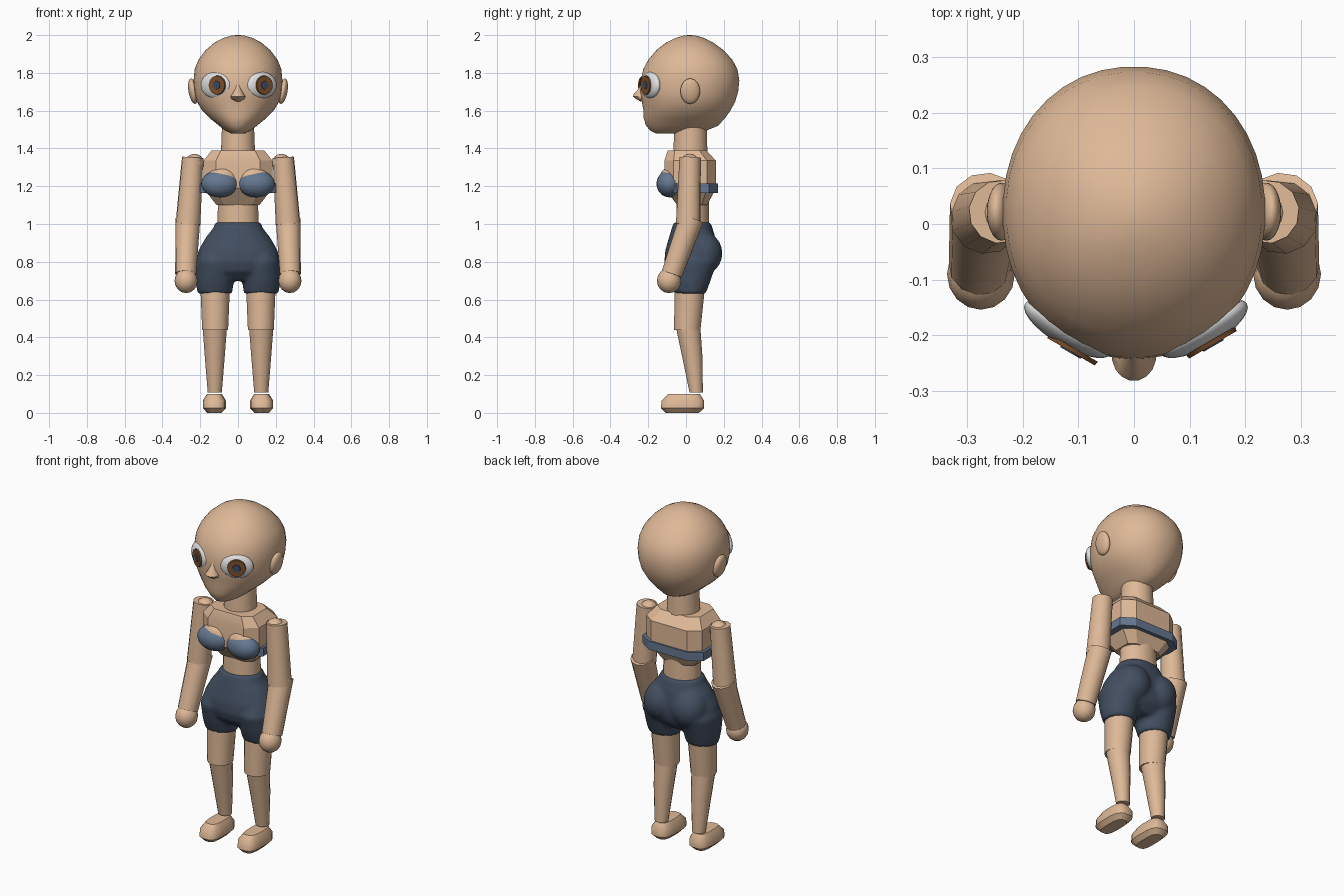
import bpy, bmesh, math
from mathutils import Vector, Matrix

cube = bpy.data.objects.get("Cube")
if cube:
    bpy.data.objects.remove(cube, do_unlink=True)


def material(name, rgb):
    m = bpy.data.materials.new(name)
    m.use_nodes = True
    m.diffuse_color = (*rgb, 1)
    bsdf = next(n for n in m.node_tree.nodes if n.type == "BSDF_PRINCIPLED")
    bsdf.inputs["Base Color"].default_value = (*rgb, 1)
    return m


SKIN = material("skin", (0.73, 0.48, 0.31))
NAVY = material("navy cloth", (0.055, 0.077, 0.118))
BLUE = material("blue cloth", (0.13, 0.185, 0.28))
WHITE = material("eye white", (0.75, 0.75, 0.75))
BROWN = material("iris brown", (0.2, 0.08, 0.025))
PUPIL = material("pupil blue", (0.045, 0.07, 0.14))


def finish(bm, name, mat, angle=40):
    bmesh.ops.recalc_face_normals(bm, faces=bm.faces)
    mesh = bpy.data.meshes.new(name)
    bm.to_mesh(mesh)
    bm.free()
    mesh.materials.append(mat)
    ob = bpy.data.objects.new(name, mesh)
    bpy.context.collection.objects.link(ob)
    bpy.ops.object.select_all(action="DESELECT")
    ob.select_set(True)
    bpy.context.view_layer.objects.active = ob
    bpy.ops.object.shade_smooth_by_angle(angle=math.radians(angle))
    return ob


def add_loft(bm, rings, cx=0, n=32, power=2):
    """Rings are (z, half width, front y, back y), joined and capped."""
    rows = []
    for z, rx, front, back in rings:
        row = []
        for i in range(n):
            a = math.tau * (i + 0.5) / n
            c, s = math.cos(a), math.sin(a)
            x = math.copysign(abs(c) ** (2 / power), c) * rx
            y = math.copysign(abs(s) ** (2 / power), s) * (back - front) / 2
            row.append(bm.verts.new((cx + x, (front + back) / 2 + y, z)))
        rows.append(row)
    for a, b in zip(rows, rows[1:]):
        for i in range(n):
            j = (i + 1) % n
            bm.faces.new((a[i], a[j], b[j], b[i]))
    bm.faces.new(rows[0])
    bm.faces.new(rows[-1])


def loft(name, mat, rings, angle=40, **shape):
    bm = bmesh.new()
    add_loft(bm, rings, **shape)
    return finish(bm, name, mat, angle)


def add_ball(bm, centre, size, turn=0, tilt=0, segments=28):
    m = (Matrix.Translation(centre) @ Matrix.Rotation(turn, 4, "Z")
         @ Matrix.Rotation(tilt, 4, "Y") @ Matrix.Diagonal((*size, 1)))
    bmesh.ops.create_uvsphere(bm, u_segments=segments, v_segments=segments // 2,
                              radius=1, matrix=m)


def ball(name, mat, *args, **kw):
    bm = bmesh.new()
    add_ball(bm, *args, **kw)
    return finish(bm, name, mat, 60)


def tube(name, mat, p, q, r1, r2, n=12):
    p, q = Vector(p), Vector(q)
    turn = (q - p).to_track_quat("Z", "Y").to_matrix().to_4x4()
    bm = bmesh.new()
    bmesh.ops.create_cone(bm, cap_ends=True, segments=n, radius1=r1, radius2=r2,
                          depth=(q - p).length,
                          matrix=Matrix.Translation((p + q) / 2) @ turn)
    return finish(bm, name, mat)


# Head and nose
loft("head", SKIN, [
    (1.48, 0.035, -0.16, 0.05), (1.495, 0.07, -0.19, 0.11),
    (1.52, 0.1, -0.212, 0.17), (1.56, 0.15, -0.225, 0.207),
    (1.6, 0.19, -0.226, 0.236), (1.65, 0.22, -0.235, 0.262),
    (1.7, 0.232, -0.243, 0.277), (1.76, 0.236, -0.24, 0.283),
    (1.82, 0.23, -0.227, 0.273), (1.87, 0.21, -0.2, 0.246),
    (1.92, 0.172, -0.158, 0.2), (1.96, 0.125, -0.107, 0.145),
    (1.985, 0.078, -0.055, 0.095), (1.997, 0.035, -0.015, 0.055),
    (2.0, 0.008, 0.012, 0.028)], angle=60, n=40, power=2.1)
loft("nose", SKIN, [
    (1.648, 0.012, -0.24, -0.2), (1.662, 0.036, -0.265, -0.19),
    (1.675, 0.04, -0.282, -0.19), (1.69, 0.03, -0.275, -0.19),
    (1.715, 0.02, -0.252, -0.19), (1.75, 0.01, -0.236, -0.19)], angle=60, n=16)

# Neck, torso and waist
loft("neck", SKIN, [(1.36, 0.092, -0.07, 0.115), (1.54, 0.085, -0.06, 0.11)], n=20)
loft("chest", SKIN, [
    (1.1, 0.118, -0.05, 0.115), (1.19, 0.19, -0.12, 0.165),
    (1.335, 0.19, -0.12, 0.165), (1.39, 0.145, -0.1, 0.11)],
    angle=20, n=8, power=4)
loft("back_strap", BLUE, [(1.165, 0.208, -0.1, 0.174), (1.215, 0.208, -0.1, 0.174)],
     angle=20, n=8, power=4)
loft("waist", SKIN, [(0.93, 0.11, -0.055, 0.125), (1.12, 0.108, -0.05, 0.122)], n=20)

# Shorts, fused from hips, thighs and seat
bm = bmesh.new()
add_loft(bm, [
    (0.7, 0.13, -0.05, 0.1), (0.75, 0.2, -0.1, 0.15), (0.8, 0.222, -0.115, 0.165),
    (0.86, 0.21, -0.11, 0.165), (0.93, 0.17, -0.09, 0.155),
    (0.98, 0.13, -0.075, 0.14), (1.01, 0.12, -0.065, 0.13)], power=2.2)
for s in (-1, 1):
    add_loft(bm, [(0.63, 0.092, -0.06, 0.105), (0.7, 0.102, -0.085, 0.13),
                  (0.8, 0.105, -0.11, 0.165), (0.86, 0.08, -0.08, 0.14)], cx=s * 0.123)
    add_ball(bm, (s * 0.09, 0.085, 0.845), (0.105, 0.108, 0.115))
shorts = finish(bm, "shorts", NAVY)
fuse = shorts.modifiers.new("fuse", "REMESH")
fuse.mode = "VOXEL"
fuse.voxel_size = 0.011
fuse.use_smooth_shade = True
soften = shorts.modifiers.new("soften", "SMOOTH")
soften.factor = 0.5
soften.iterations = 6

for side, s in (("right", -1), ("left", 1)):
    # Eye: flattened ball with thin iris and pupil plates
    turn = s * math.radians(30)
    eye = Vector((0.125 if s > 0 else -0.118, -0.188, 1.735))
    out = Vector((math.sin(turn), -math.cos(turn), 0))
    along = Vector((math.cos(turn), math.sin(turn), 0))
    ball(side + "_eye", WHITE, eye, (0.09, 0.032, 0.07), turn=turn)
    middle = eye + along * (0 if s > 0 else 0.025)
    tube(side + "_iris", BROWN, middle + out * 0.025, middle + out * 0.0335, 0.051, 0.049, 24)
    tube(side + "_pupil", PUPIL, middle + out * 0.033, middle + out * 0.036, 0.022, 0.021, 16)
    ball(side + "_ear", SKIN, (s * 0.238, 0.022, 1.703), (0.024, 0.052, 0.068),
         tilt=s * math.radians(10))

    # Bust and cup
    ball(side + "_bust", SKIN, (s * 0.085, -0.085, 1.235), (0.08, 0.055, 0.068))
    ball(side + "_cup", BLUE, (s * 0.097, -0.088, 1.213), (0.098, 0.068, 0.072))

    # Arm
    ball(side + "_shoulder", SKIN, (s * 0.23, 0.02, 1.322), (0.05, 0.05, 0.05), segments=16)
    tube(side + "_upper_arm", SKIN, (s * 0.24, 0.022, 1.352), (s * 0.265, 0.012, 1.0),
         0.057, 0.066)
    tube(side + "_forearm", SKIN, (s * 0.265, 0.03, 1.03), (s * 0.277, -0.075, 0.735),
         0.066, 0.056)
    ball(side + "_hand", SKIN, (s * 0.275, -0.09, 0.7), (0.061, 0.064, 0.066), segments=16)

    # Leg
    loft(side + "_thigh", SKIN, [(0.44, 0.07, -0.065, 0.078), (0.72, 0.082, -0.06, 0.108)],
         cx=s * 0.121, n=16)
    loft(side + "_shin", SKIN, [(0.108, 0.038, 0.018, 0.09), (0.3, 0.054, -0.022, 0.088),
                                (0.47, 0.067, -0.058, 0.076)], cx=s * 0.123, n=16)
    loft(side + "_foot", SKIN, [
        (0.0, 0.038, -0.11, 0.07), (0.025, 0.062, -0.135, 0.097),
        (0.065, 0.062, -0.13, 0.097), (0.1, 0.04, -0.095, 0.075)],
        cx=s * 0.125, n=16, power=3.2)
